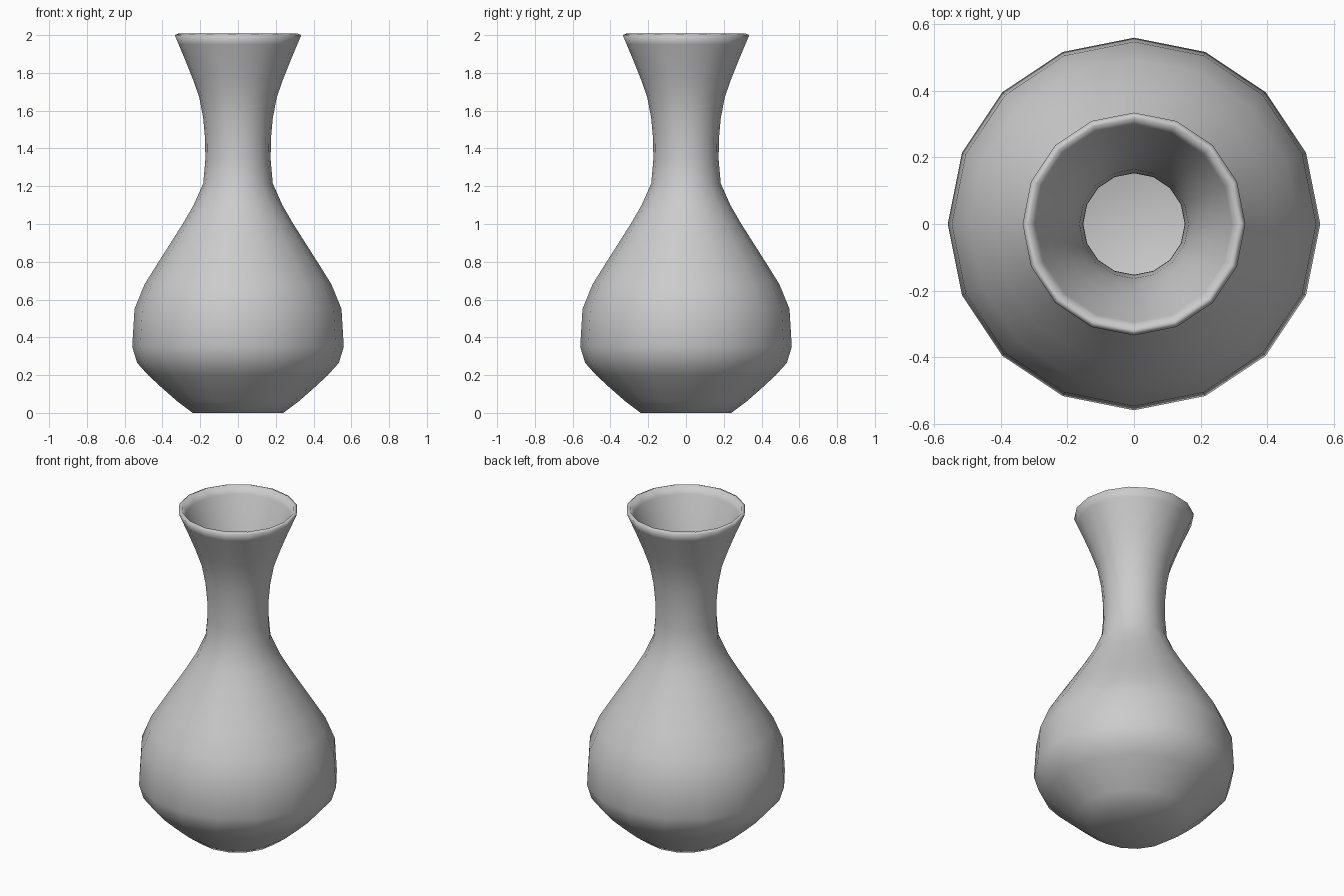
import bpy, bmesh, math

if "Cube" in bpy.data.objects:
    bpy.data.objects.remove(bpy.data.objects["Cube"])

SIDES = 16
WALL = 0.02

# Outer profile of the vase: (radius, height) from foot to rim
profile = [
    (0.24, 0.0), (0.32, 0.06), (0.40, 0.13), (0.476, 0.20), (0.534, 0.265),
    (0.56, 0.35), (0.548, 0.55), (0.495, 0.68), (0.42, 0.80), (0.35, 0.91),
    (0.29, 1.005), (0.235, 1.10), (0.184, 1.215), (0.173, 1.34), (0.174, 1.45),
    (0.184, 1.56), (0.205, 1.67), (0.24, 1.77), (0.28, 1.87), (0.314, 1.95),
    (0.335, 2.0),
]


def ring(bm, r, z):
    return [bm.verts.new((r * math.cos(math.tau * i / SIDES),
                          r * math.sin(math.tau * i / SIDES), z))
            for i in range(SIDES)]


# Vase shell: lathed rings closed by a flat foot
bm = bmesh.new()
rings = [ring(bm, r, z) for r, z in profile]
for a, b in zip(rings, rings[1:]):
    for i in range(SIDES):
        j = (i + 1) % SIDES
        bm.faces.new((a[i], a[j], b[j], b[i]))
bm.faces.new(rings[0][::-1])
for f in bm.faces:
    f.smooth = True

mesh = bpy.data.meshes.new("vase")
bm.to_mesh(mesh)
bm.free()
vase = bpy.data.objects.new("vase", mesh)
bpy.context.collection.objects.link(vase)

# Thin wall, growing inwards from the outer profile
shell = vase.modifiers.new("wall", 'SOLIDIFY')
shell.thickness = WALL
shell.offset = -1
shell.use_even_offset = True
